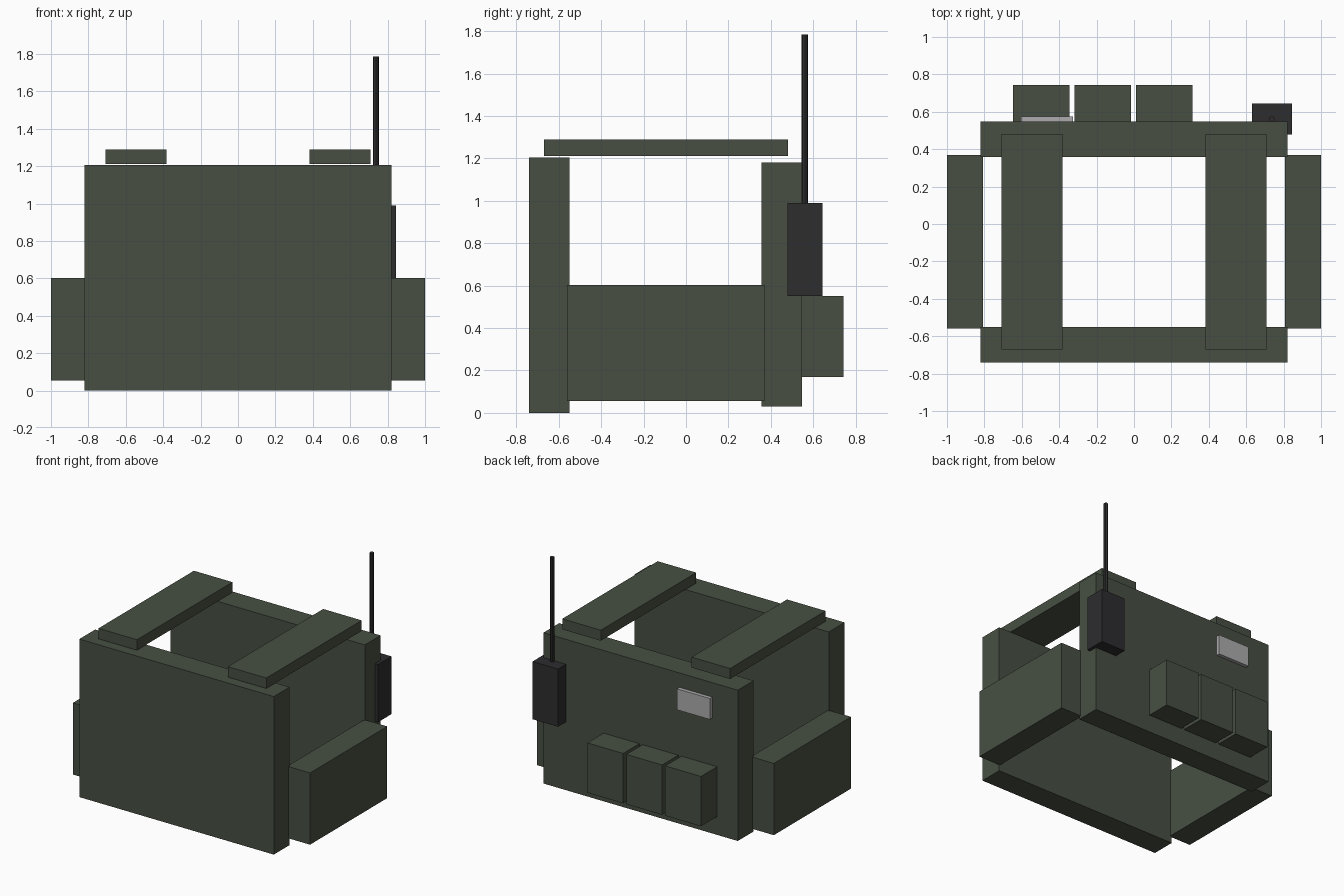
import bpy

cube = bpy.data.objects.get("Cube")
if cube:
    bpy.data.objects.remove(cube, do_unlink=True)


def material(name, rgb):
    mat = bpy.data.materials.new(name)
    mat.use_nodes = True
    mat.diffuse_color = (*rgb, 1)
    mat.node_tree.nodes["Principled BSDF"].inputs["Base Color"].default_value = (*rgb, 1)
    return mat


green = material("olive_green", (0.063, 0.078, 0.054))
black = material("radio_black", (0.026, 0.026, 0.028))
grey = material("patch_grey", (0.42, 0.41, 0.42))


def box(name, x, y, z, mat):
    """Box spanning the given (low, high) ranges."""
    spans = (x, y, z)
    bpy.ops.mesh.primitive_cube_add(size=1, location=[(a + b) / 2 for a, b in spans])
    obj = bpy.context.object
    obj.name = name
    obj.scale = [b - a for a, b in spans]
    bpy.ops.object.transform_apply(location=False, rotation=False, scale=True)
    obj.data.materials.append(mat)
    return obj


# Front and back plates
box("front_plate", (-0.82, 0.82), (-0.74, -0.55), (0, 1.205), green)
box("back_plate", (-0.82, 0.82), (0.357, 0.547), (0.03, 1.18), green)

# Side panels and shoulder straps, mirrored
for side, sign in (("left", 1), ("right", -1)):
    box(side + "_side_panel", sorted((sign * 0.807, sign)), (-0.56, 0.37), (0.055, 0.602), green)
    box(side + "_shoulder_strap", sorted((sign * 0.383, sign * 0.708)), (-0.67, 0.48), (1.21, 1.29), green)

# Row of pouches on the back
for i in range(3):
    left = -0.646 + i * 0.328
    box(f"back_pouch_{i + 1}", (left, left + 0.302), (0.54, 0.742), (0.17, 0.55), green)

# Patch, radio and antenna
box("back_patch", (-0.605, -0.327), (0.54, 0.576), (0.91, 1.07), grey)
box("radio", (0.63, 0.845), (0.478, 0.643), (0.55, 0.99), black)
bpy.ops.mesh.primitive_cylinder_add(vertices=8, radius=0.016, depth=0.8, location=(0.737, 0.56, 1.385))
antenna = bpy.context.object
antenna.name = "antenna"
antenna.data.materials.append(black)
